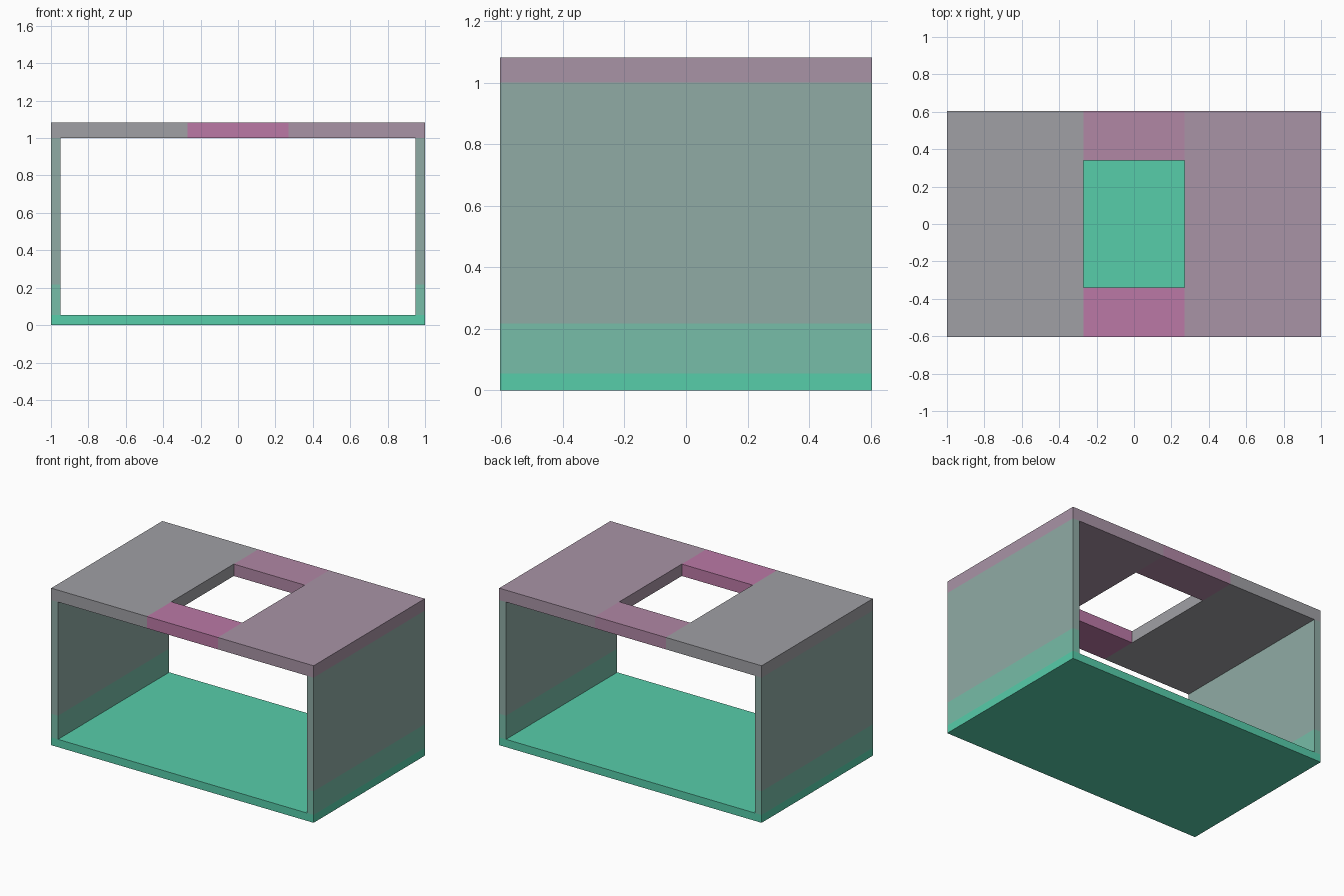
import bpy
import bmesh
from itertools import product

cube = bpy.data.objects.get("Cube")
if cube:
    bpy.data.objects.remove(cube, do_unlink=True)


def linear(c):
    c /= 255
    return c / 12.92 if c <= 0.04045 else ((c + 0.055) / 1.055) ** 2.4


def make_material(name, rgb):
    mat = bpy.data.materials.new(name)
    mat.use_nodes = True
    colour = tuple(linear(c) for c in rgb) + (1.0,)
    mat.diffuse_color = colour
    mat.node_tree.nodes["Principled BSDF"].inputs["Base Color"].default_value = colour
    return mat


PALETTE = {
    "base_green": (87, 205, 170),
    "band_green": (119, 189, 168),
    "wall_sage": (144, 171, 165),
    "top_grey": (160, 160, 165),
    "top_mauve": (169, 148, 166),
    "front_pink": (187, 121, 166),
    "back_pink": (177, 135, 165),
}
NAMES = list(PALETTE)

# Cut planes that divide the frame into blocks
XS = (-1.0, -0.948, -0.27, 0.27, 0.948, 1.0)
YS = (-0.605, -0.34, 0.34, 0.605)
ZS = (0.0, 0.054, 0.217, 1.0, 1.082)
CUTS = (XS, YS, ZS)


def block_colour(i, j, k):
    """Colour name of a block, or None where the frame is open."""
    if not (0 <= i < len(XS) - 1 and 0 <= j < len(YS) - 1 and 0 <= k < len(ZS) - 1):
        return None
    if k == 0:                       # floor slab
        return "base_green"
    if k < 3:                        # side walls with a lower band
        if i not in (0, 4):
            return None
        return "band_green" if k == 1 else "wall_sage"
    if i == 2:                       # strips in front of and behind the opening
        return ("front_pink", None, "back_pink")[j]
    return "top_grey" if i < 2 else "top_mauve"


# Outer skin of the frame: a face wherever a block meets open space
bm = bmesh.new()
for cell in product(range(len(XS) - 1), range(len(YS) - 1), range(len(ZS) - 1)):
    colour = block_colour(*cell)
    if colour is None:
        continue
    for axis, side in product(range(3), (0, 1)):
        neighbour = list(cell)
        neighbour[axis] += 2 * side - 1
        if block_colour(*neighbour) is not None:
            continue
        u, v = (axis + 1) % 3, (axis + 2) % 3
        corners = []
        for du, dv in ((0, 0), (1, 0), (1, 1), (0, 1)):
            idx = list(cell)
            idx[axis] += side
            idx[u] += du
            idx[v] += dv
            corners.append(bm.verts.new([CUTS[a][idx[a]] for a in range(3)]))
        face = bm.faces.new(corners if side else corners[::-1])
        face.material_index = NAMES.index(colour)
bmesh.ops.remove_doubles(bm, verts=bm.verts, dist=0.0001)

mesh = bpy.data.meshes.new("open_box_frame")
bm.to_mesh(mesh)
bm.free()
for name, rgb in PALETTE.items():
    mesh.materials.append(make_material(name, rgb))
frame = bpy.data.objects.new("open_box_frame", mesh)
bpy.context.scene.collection.objects.link(frame)
